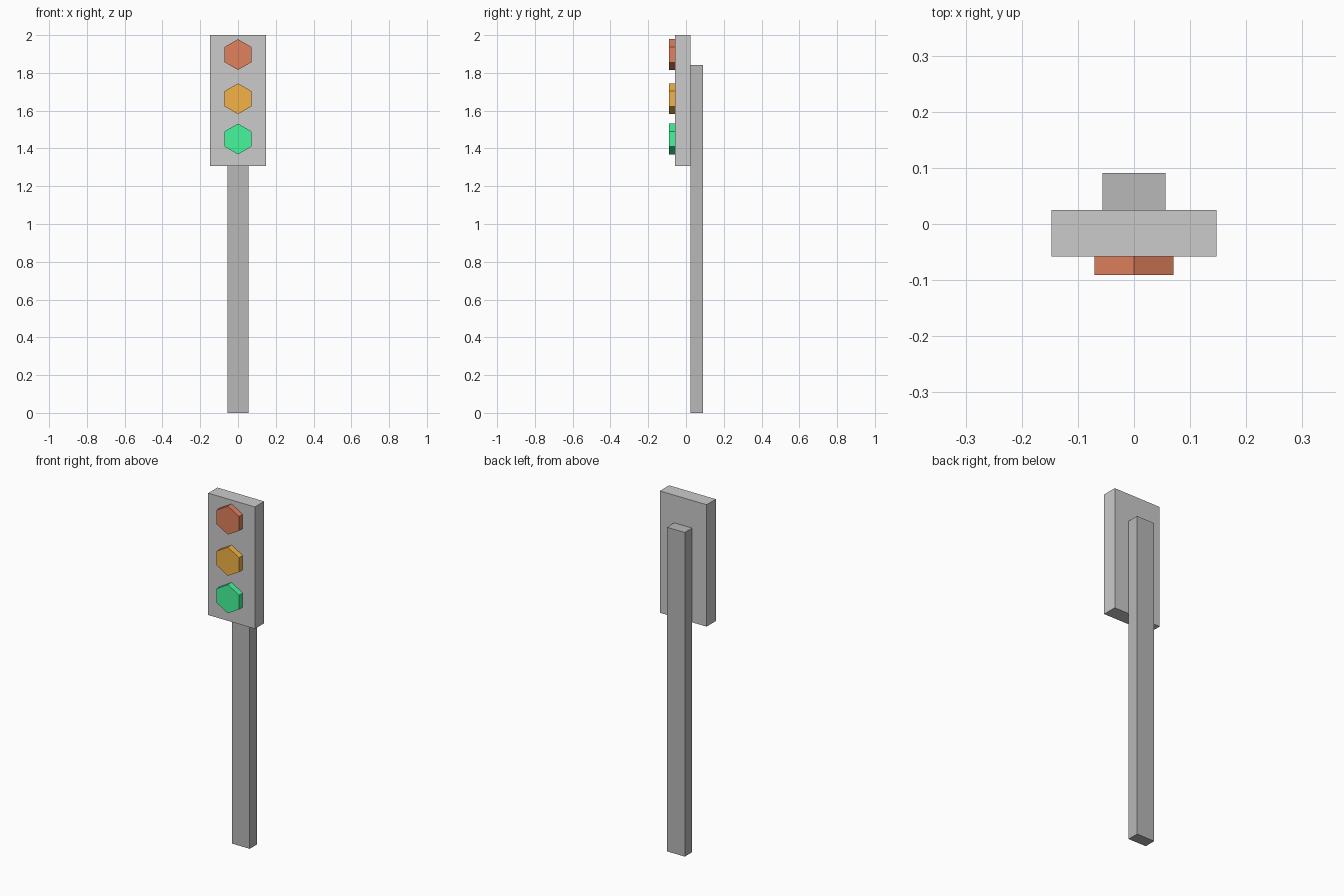
import bpy
from math import pi

if "Cube" in bpy.data.objects:
    bpy.data.objects.remove(bpy.data.objects["Cube"])


def paint(obj, rgb):
    mat = bpy.data.materials.new(obj.name + "_colour")
    mat.diffuse_color = (*rgb, 1)
    mat.use_nodes = True
    mat.node_tree.nodes["Principled BSDF"].inputs["Base Color"].default_value = mat.diffuse_color
    obj.data.materials.append(mat)


def box(name, x, y, z):
    """Box from (min, max) ranges on each axis."""
    ranges = (x, y, z)
    bpy.ops.mesh.primitive_cube_add(size=1, location=[(a + b) / 2 for a, b in ranges])
    obj = bpy.context.object
    obj.name = name
    obj.scale = [b - a for a, b in ranges]
    bpy.ops.object.transform_apply(location=False, rotation=False, scale=True)
    return obj


def lamp(name, z, rgb):
    """Six-sided lamp facing the front, with a corner pointing up."""
    bpy.ops.mesh.primitive_cylinder_add(
        vertices=6, radius=0.0814, depth=0.033,
        location=(0, -0.0745, z), rotation=(pi / 2, 0, 0))
    obj = bpy.context.object
    obj.name = name
    paint(obj, rgb)


# Pole behind the signal housing
pole = box("pole", (-0.056, 0.056), (0.025, 0.091), (0, 1.843))
paint(pole, (0.48, 0.48, 0.48))

# Signal housing
box("signal_housing", (-0.147, 0.147), (-0.058, 0.025), (1.307, 2.0))

# Three lamps
for name, z, rgb in (
    ("red_lamp", 1.897, (0.75, 0.22, 0.11)),
    ("amber_lamp", 1.663, (0.90, 0.45, 0.06)),
    ("green_lamp", 1.450, (0.06, 0.93, 0.33)),
):
    lamp(name, z, rgb)
